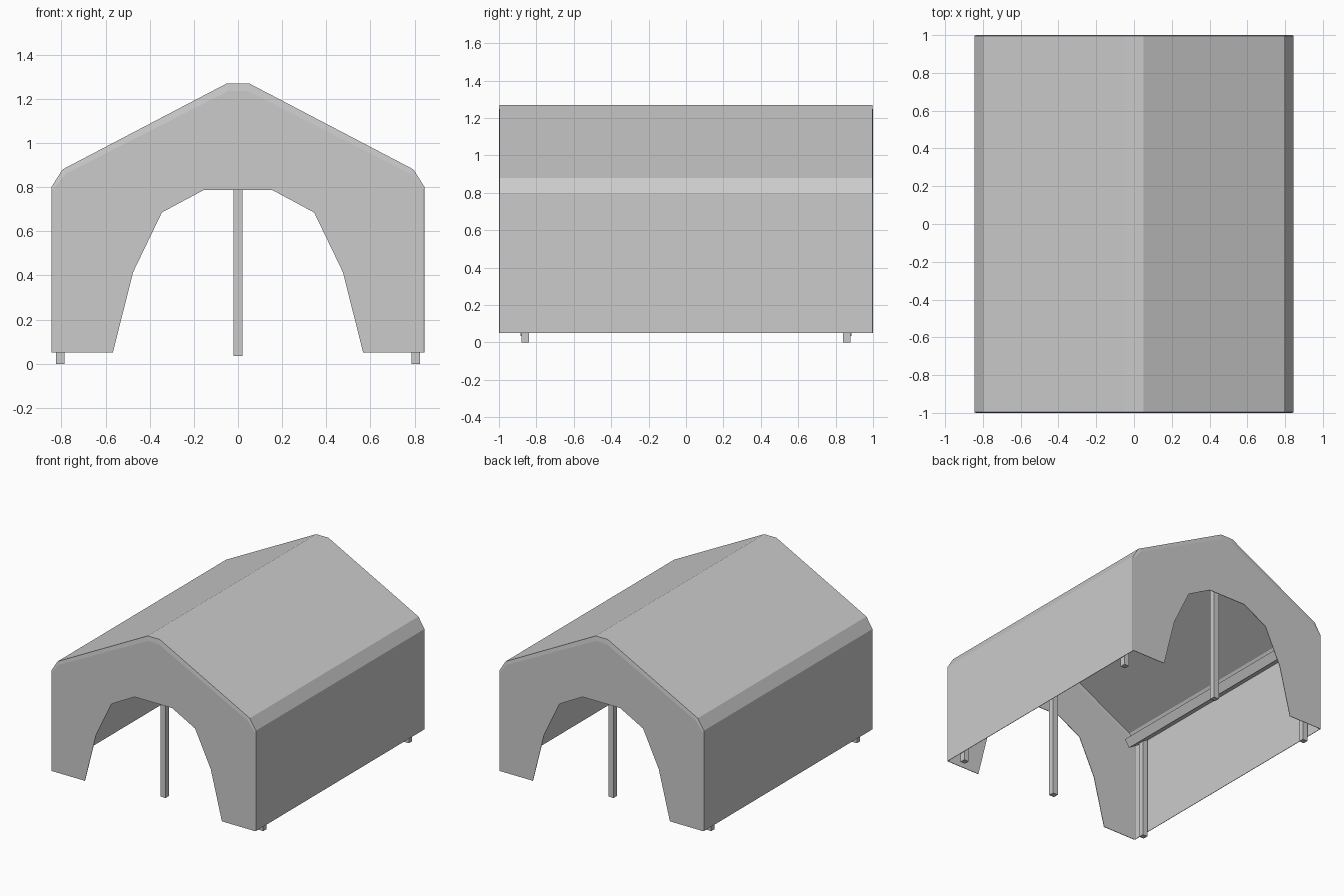
import bpy, bmesh, math

if "Cube" in bpy.data.objects:
    bpy.data.objects.remove(bpy.data.objects["Cube"])


def box(name, loc, size, rot_y=0.0):
    bpy.ops.mesh.primitive_cube_add(size=1, location=loc, rotation=(0, rot_y, 0))
    ob = bpy.context.object
    ob.name = name
    ob.scale = size
    return ob


def mirrored(half):
    return half + [(-x, z) for x, z in reversed(half)]


# Canopy profiles: outer outline, slightly inset seam, arched doorway
outer = mirrored([(-0.845, 0.05), (-0.845, 0.80), (-0.795, 0.88), (-0.05, 1.27)])
seam = mirrored([(-0.838, 0.05), (-0.838, 0.79), (-0.78, 0.86), (-0.045, 1.235)])
arch = mirrored([(-0.567, 0.05), (-0.475, 0.415), (-0.345, 0.685), (-0.155, 0.787)])

# Canopy shell: doorway, end wall, seam, roof, seam, end wall, doorway
bm = bmesh.new()
rings = [(arch, -1), (seam, -1), (outer, -0.996), (outer, 0.996), (seam, 1), (arch, 1)]
loops = [[bm.verts.new((x, y, z)) for x, z in prof] for prof, y in rings]
for a, b in zip(loops, loops[1:]):
    for i in range(len(a) - 1):
        bm.faces.new((a[i], b[i], b[i + 1], a[i + 1]))
# Orient faces outward using the roof as reference
bmesh.ops.recalc_face_normals(bm, faces=bm.faces)
top = max(bm.faces, key=lambda f: f.calc_center_median().z)
if top.normal.z < 0:
    bmesh.ops.reverse_faces(bm, faces=bm.faces)
mesh = bpy.data.meshes.new("canopy")
bm.to_mesh(mesh)
bm.free()
canopy = bpy.data.objects.new("canopy", mesh)
bpy.context.collection.objects.link(canopy)
skin = canopy.modifiers.new("thickness", "SOLIDIFY")
skin.thickness = 0.004
skin.offset = -1

# Corner posts and eave beams on both sides
for side, s in (("left", -1), ("right", 1)):
    for end, y in (("front", -0.86), ("back", 0.86)):
        box(f"{end}_{side}_post", (s * 0.805, y, 0.39), (0.04, 0.04, 0.78))
    box(f"{side}_eave_beam", (s * 0.768, 0, 0.772), (0.12, 1.86, 0.066),
        -s * math.radians(32))

# Centre poles and ridge beam
for end, y in (("front", -0.865), ("back", 0.865)):
    box(f"{end}_centre_pole", (0, y, 0.6275), (0.042, 0.042, 1.185))
box("ridge_beam", (0, 0, 1.215), (0.08, 1.86, 0.08))
